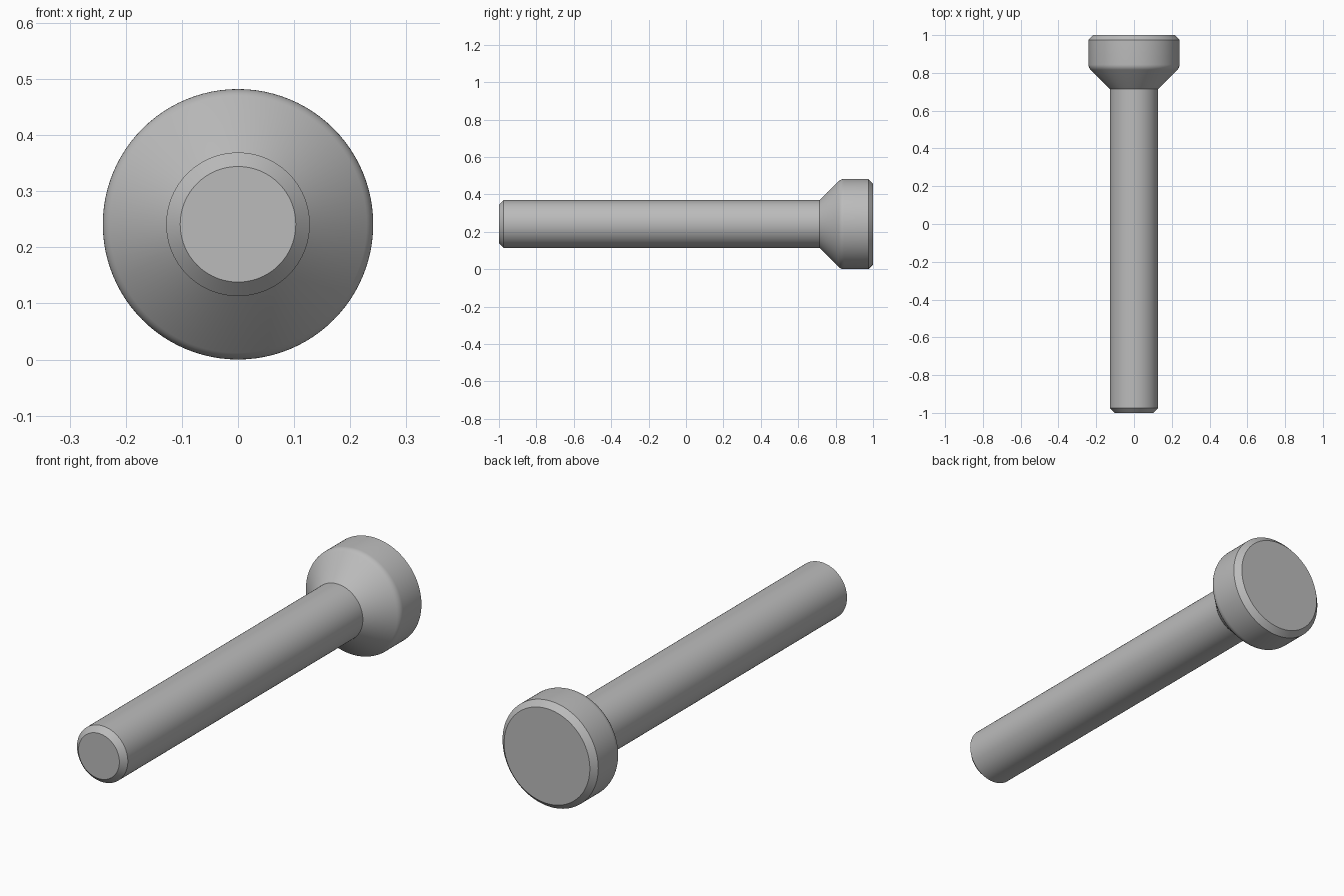
import bpy, bmesh, math
from mathutils import Matrix, Vector

cube = bpy.data.objects.get("Cube")
if cube:
    bpy.data.objects.remove(cube, do_unlink=True)

HEAD_R, SHANK_R, CHAMFER = 0.241, 0.128, 0.025
NECK_Y = 0.715
SIDES = 96

steel = bpy.data.materials.new("grey steel")
steel.use_nodes = True
colour = (0.5, 0.5, 0.5, 1)
steel.diffuse_color = colour
steel.node_tree.nodes["Principled BSDF"].inputs["Base Color"].default_value = colour


def shoulder_arc(radius, steps=5):
    """Rounded corner that blends the 45 degree cone into the head side."""
    corner_y = NECK_Y + HEAD_R - SHANK_R
    centre_y = corner_y + radius * math.tan(math.pi / 8)
    arc = []
    for i in range(steps + 1):
        a = math.pi / 4 * (1 - i / steps)
        arc.append((HEAD_R - radius + radius * math.cos(a),
                    centre_y - radius * math.sin(a)))
    return arc


# Lengthwise profile as (radius, y), from the shank tip to the head face
profile = [(0, -1), (SHANK_R - CHAMFER, -1), (SHANK_R, -1 + CHAMFER), (SHANK_R, NECK_Y)]
profile += shoulder_arc(0.04)
profile += [(HEAD_R, 1 - CHAMFER), (HEAD_R - CHAMFER, 1), (0, 1)]

# Spin the profile around the long axis
bm = bmesh.new()
verts = [bm.verts.new((r, y, 0)) for r, y in profile]
edges = [bm.edges.new(pair) for pair in zip(verts, verts[1:])]
bmesh.ops.spin(bm, geom=verts + edges, cent=(0, 0, 0), axis=(0, 1, 0),
               angle=math.tau, steps=SIDES)
bmesh.ops.remove_doubles(bm, verts=bm.verts, dist=0.0001)
bmesh.ops.recalc_face_normals(bm, faces=bm.faces)
bmesh.ops.transform(bm, matrix=Matrix.Translation(Vector((0, 0, HEAD_R))), verts=bm.verts)

mesh = bpy.data.meshes.new("headed_pin")
bm.to_mesh(mesh)
bm.free()
mesh.materials.append(steel)
pin = bpy.data.objects.new("headed_pin", mesh)
bpy.context.collection.objects.link(pin)

# Smooth the round sides, keep the chamfer and neck edges crisp
bpy.ops.object.select_all(action="DESELECT")
pin.select_set(True)
bpy.context.view_layer.objects.active = pin
bpy.ops.object.shade_smooth_by_angle(angle=math.radians(30))
